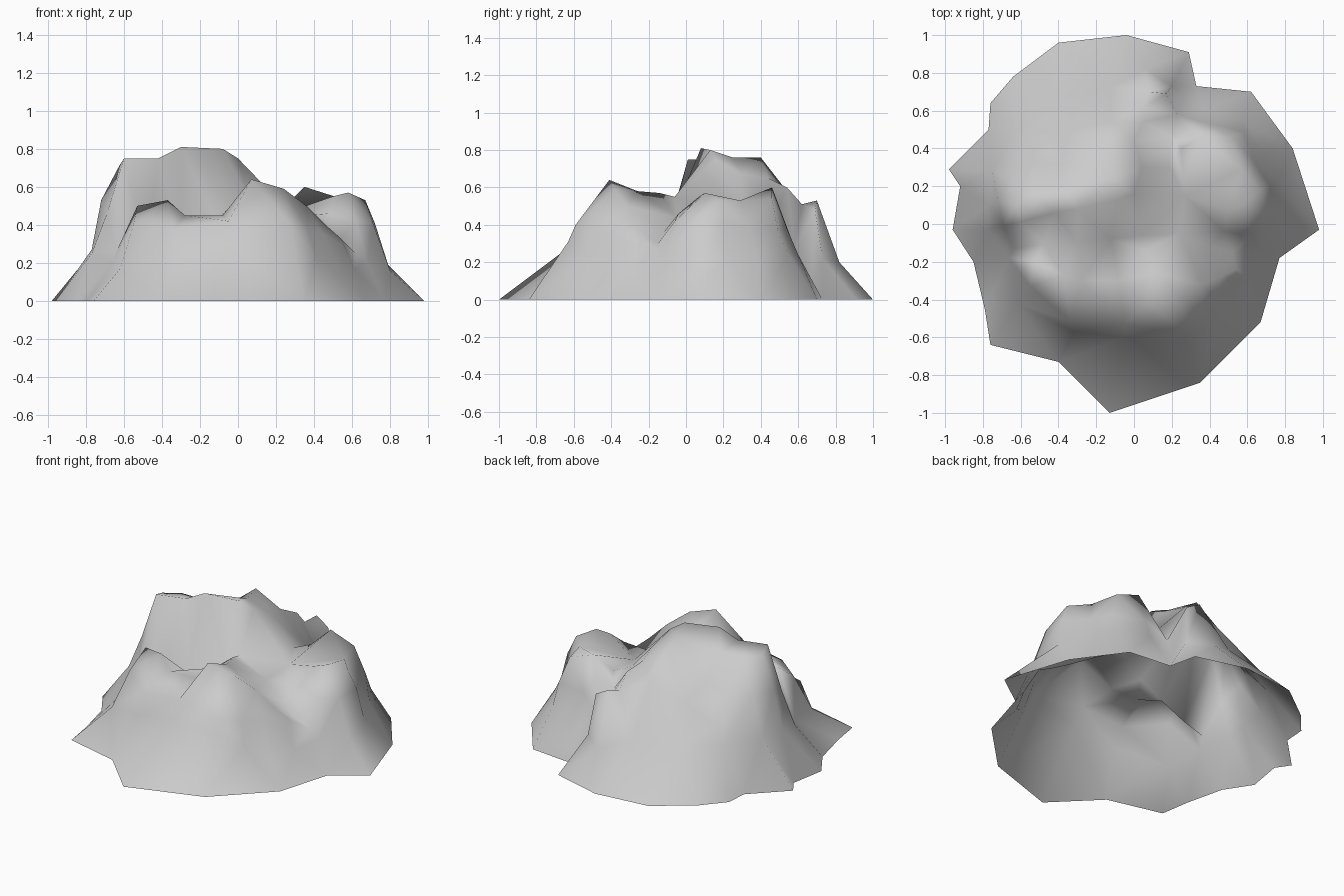
import bpy
import bmesh
from mathutils import Vector
from mathutils.geometry import delaunay_2d_cdt

default_cube = bpy.data.objects.get("Cube")
if default_cube:
    bpy.data.objects.remove(default_cube, do_unlink=True)

terrain_points = []
break_lines = []


def add_break_line(points, closed=False):
    """Store a terrain line whose edges must survive the triangulation."""
    first = len(terrain_points)
    terrain_points.extend(Vector(point) for point in points)
    last = len(terrain_points) - 1
    break_lines.extend((index, index + 1) for index in range(first, last))
    if closed:
        break_lines.append((last, first))


def make_material(name, colour):
    material = bpy.data.materials.new(name)
    material.use_nodes = True
    material.diffuse_color = colour
    shader = next(node for node in material.node_tree.nodes
                  if node.type == 'BSDF_PRINCIPLED')
    shader.inputs["Base Color"].default_value = colour
    shader.inputs["Roughness"].default_value = 0.9
    return material


def build_terrain(name, material):
    """Triangulate the terrain lines into one open, hollow shell."""
    flat_points = [point.xy for point in terrain_points]
    result = delaunay_2d_cdt(flat_points, break_lines, [], 1, 0.0001)
    corners, faces, sources = result[0], result[2], result[3]
    shell = bmesh.new()
    vertices = []
    for corner, source in zip(corners, sources):
        if source:
            height = terrain_points[source[0]].z
        else:
            nearest = min(terrain_points,
                          key=lambda point: (point.xy - corner).length)
            height = nearest.z
        vertices.append(shell.verts.new((corner.x, corner.y, height)))
    for face in faces:
        shell.faces.new([vertices[index] for index in face])
    # Every face of the shell looks outward and up
    shell.normal_update()
    for face in shell.faces:
        if face.normal.z < 0:
            face.normal_flip()
        face.smooth = True
    mesh = bpy.data.meshes.new(name)
    shell.to_mesh(mesh)
    shell.free()
    mesh.materials.append(material)
    terrain = bpy.data.objects.new(name, mesh)
    bpy.context.collection.objects.link(terrain)
    return terrain


# Ragged foot of the hill, flat on the ground
foot_outline = [
    (.98, -.03), (.84, .4), (.62, .7), (.33, .73), (.29, .91), (-.04, 1),
    (-.4, .96), (-.64, .78), (-.76, .64), (-.77, .5), (-.98, .29),
    (-.92, .2), (-.96, -.03), (-.85, -.2), (-.79, -.45), (-.76, -.64),
    (-.4, -.73), (-.13, -1), (.35, -.84), (.67, -.52), (.77, -.18),
]
add_break_line([(x, y, 0) for x, y in foot_outline], closed=True)

# Foot of the cliffs, where the gentle apron begins
add_break_line([
    (.8, .02, .16), (.76, .22, .22), (.69, .38, .24), (.58, .55, .24),
    (.38, .6, .24), (.26, .67, .1), (.2, .73, .22), (.06, .82, .2),
    (-.12, .73, .28), (-.42, .66, .28), (-.62, .5, .28), (-.75, .28, .28),
    (-.77, .1, .27), (-.77, -.03, .25), (-.66, -.18, .2),
    (-.62, -.42, .17), (-.32, -.57, .26), (-.05, -.6, .3),
    (.29, -.63, .31), (.41, -.53, .23), (.55, -.43, .13), (.61, -.29, .17),
    (.68, -.13, .2),
], closed=True)

# Front rim of the high plateau, running back along a nose
add_break_line([
    (-.6, .01, .75), (-.42, .06, .75), (-.3, .08, .81), (-.08, .13, .8),
    (-.11, .25, .76), (-.15, .4, .76),
])

# Plateau side that falls towards the side hump
add_break_line([(0, .16, .75), (.04, .3, .67), (0, .44, .65)])

# Dell in the back of the plateau, between its corner and the nose
add_break_line([(-.38, .2, .7), (-.38, .31, .58), (-.44, .4, .47)])

# Shoulder behind the plateau, ending in a spur at the back
add_break_line([
    (-.69, -.01, .46), (-.72, .12, .53), (-.66, .25, .52),
    (-.52, .33, .52), (-.54, .48, .38), (-.36, .5, .48), (-.12, .54, .58),
    (.05, .54, .6), (.05, .62, .51), (.08, .7, .53), (.17, .69, .48),
])

# Back corner of the plateau
add_break_line([(-.62, .1, .72), (-.54, .18, .71)])

# Gully between the plateau cliff and the front ridge
add_break_line([
    (-.64, -.13, .26), (-.48, -.11, .29), (-.3, -.1, .36),
    (-.12, -.08, .43), (.05, -.06, .55), (.24, -.05, .44),
    (.4, -.12, .36), (.52, -.15, .3), (.62, -.14, .25),
])

# Crest of the front ridge
add_break_line([
    (-.53, -.2, .5), (-.37, -.27, .53), (-.28, -.3, .45), (-.08, -.3, .45),
    (.07, -.41, .64), (.24, -.38, .59), (.36, -.32, .5), (.46, -.28, .4),
    (.54, -.24, .33),
])

# Lip above the front cliff
add_break_line([
    (-.55, -.33, .4), (-.34, -.51, .38), (-.05, -.53, .42),
    (.28, -.59, .4), (.37, -.49, .37), (.44, -.39, .36), (.55, -.28, .29),
])

# Crest of the side hump, from its front face round to its back
add_break_line([
    (.48, -.04, .46), (.5, .07, .55), (.58, .1, .57), (.67, .18, .53),
    (.57, .29, .53), (.52, .46, .54), (.35, .46, .6), (.25, .4, .5),
])

# Steep outer wall of the side hump
add_break_line([
    (.62, -.06, .42), (.71, .03, .41), (.72, .2, .41), (.63, .34, .38),
    (.58, .49, .37), (.36, .54, .38),
])

# Gully between the plateau and the side hump
add_break_line([(.27, .15, .47), (.19, .3, .5), (.2, .46, .42),
                (.23, .58, .28)])

# Saddle joining the front ridge to the plateau
add_break_line([(.06, -.14, .57), (.1, -.26, .58)])

stone_grey = make_material("stone_grey", (.6, .6, .6, 1))
rocky_hill = build_terrain("rocky_hill", stone_grey)
